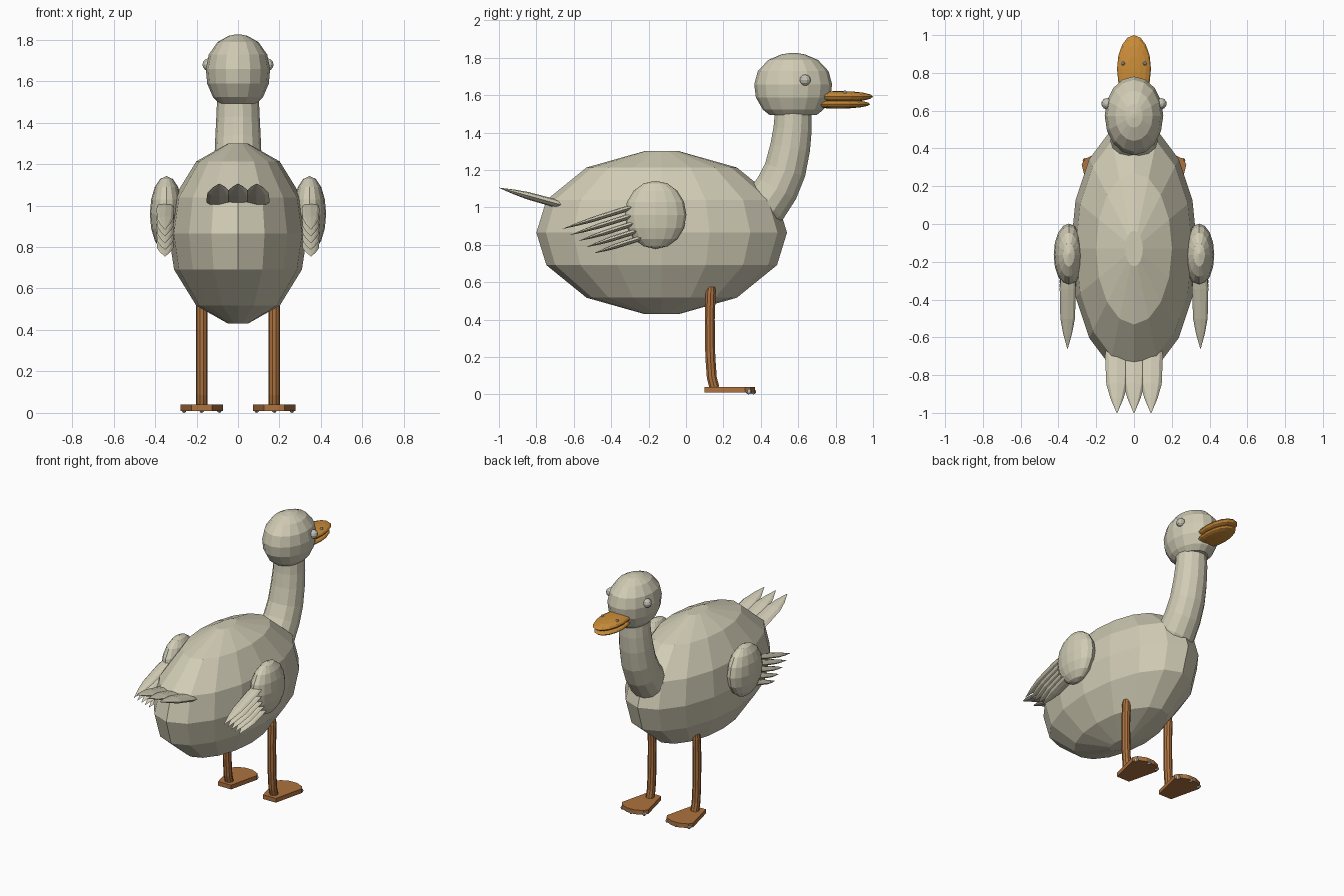
import bpy, bmesh, math
from mathutils import Vector, Matrix

if "Cube" in bpy.data.objects:
    bpy.data.objects.remove(bpy.data.objects["Cube"])


def material(name, rgb):
    m = bpy.data.materials.new(name)
    m.diffuse_color = (*rgb, 1)
    m.use_nodes = True
    m.node_tree.nodes["Principled BSDF"].inputs["Base Color"].default_value = m.diffuse_color
    return m


FEATHER = material("feather_beige", (0.63, 0.60, 0.46))
BEAK = material("beak_orange", (0.61, 0.27, 0.04))
LEG = material("leg_brown", (0.42, 0.17, 0.05))
PALE = material("pale_grey", (0.55, 0.56, 0.55))
EYE = material("eye_grey", (0.55, 0.54, 0.46))


def add_object(name, bm, mat):
    bmesh.ops.recalc_face_normals(bm, faces=bm.faces[:])
    me = bpy.data.meshes.new(name)
    bm.to_mesh(me)
    bm.free()
    me.materials.append(mat)
    ob = bpy.data.objects.new(name, me)
    bpy.context.collection.objects.link(ob)
    return ob


def loft(name, rings, mat):
    """Skin a list of closed rings of points and cap both ends."""
    bm = bmesh.new()
    loops = [[bm.verts.new(p) for p in ring] for ring in rings]
    n = len(loops[0])
    for a, b in zip(loops, loops[1:]):
        for i in range(n):
            j = (i + 1) % n
            bm.faces.new((a[i], a[j], b[j], b[i]))
    bm.faces.new(loops[0])
    bm.faces.new(loops[-1])
    return add_object(name, bm, mat)


def ellipsoid(name, centre, radii, mat, seg=16, rings=8):
    bm = bmesh.new()
    bmesh.ops.create_uvsphere(bm, u_segments=seg, v_segments=rings, radius=1,
                              matrix=Matrix.Translation(centre) @ Matrix.Diagonal((*radii, 1)))
    return add_object(name, bm, mat)


def tube(name, x, path, mat, sides):
    """Tube along (y, z, radius) points in a plane of constant x."""
    rings = []
    for k, (y, z, r) in enumerate(path):
        a, b = path[max(k - 1, 0)], path[min(k + 1, len(path) - 1)]
        t = Vector((0, b[0] - a[0], b[1] - a[1])).normalized()
        u = Vector((1, 0, 0))
        v = t.cross(u)
        rings.append([Vector((x, y, z)) + r * (math.cos(q) * u + math.sin(q) * v)
                      for q in (2 * math.pi * i / sides for i in range(sides))])
    return loft(name, rings, mat)


def feather(name, root, tip, width, thick, mat):
    """Flat leaf-shaped blade with a pointed end."""
    root, tip = Vector(root), Vector(tip)
    d = tip - root
    side = Vector((1, 0, 0))
    up = side.cross(d.normalized())
    rings = []
    for t, w in ((0, 0.8), (0.2, 1), (0.6, 0.9), (0.8, 0.55), (1, 0.03)):
        rings.append([root + d * t + side * width * w * math.cos(q) + up * thick * w * math.sin(q)
                      for q in (math.pi * i / 4 for i in range(8))])
    return loft(name, rings, mat)


# Plump body: coarse faceted ellipsoid with flattened top and bottom
profile = [(-1, 0.14), (-0.8, 0.6), (-0.4, 0.92), (0, 1), (0.4, 0.92), (0.8, 0.6), (1, 0.14)]
loft("body", [[(0.335 * r * math.sin(2 * math.pi * i / 16),
                -0.13 + 0.67 * r * math.cos(2 * math.pi * i / 16),
                0.865 + 0.435 * h) for i in range(16)] for h, r in profile], FEATHER)

# Curved neck
tube("neck", 0, [(0.36, 0.97, 0.125), (0.43, 1.02, 0.125), (0.485, 1.10, 0.12), (0.53, 1.20, 0.115),
                 (0.557, 1.32, 0.11), (0.57, 1.42, 0.105), (0.575, 1.53, 0.10)], FEATHER, 14)

# Head with a flat underside
head_profile = [(-0.155, 0.6), (-0.125, 0.78), (-0.06, 0.96), (0.01, 1), (0.08, 0.91),
                (0.14, 0.64), (0.17, 0.3), (0.178, 0.06)]
loft("head", [[(0.155 * r * math.sin(2 * math.pi * i / 16),
                0.573 + 0.208 * r * math.cos(2 * math.pi * i / 16),
                1.648 + h) for i in range(16)] for h, r in head_profile], FEATHER)

# Flat beak halves
ellipsoid("upper_beak", (0, 0.82, 1.592), (0.09, 0.18, 0.03), BEAK)
ellipsoid("lower_beak", (0, 0.815, 1.552), (0.085, 0.17, 0.024), BEAK)

# Tail fan
for i in (-1, 0, 1):
    feather("tail_feather", (i * 0.09, -0.62, 1.0), (i * 0.09, -1.0, 1.105), 0.063, 0.022, FEATHER)

for s, label in ((-1, "left"), (1, "right")):
    # Face details
    ellipsoid(label + "_eye", (s * 0.143, 0.637, 1.68), (0.03,) * 3, EYE, 10, 6)
    ellipsoid(label + "_nostril", (s * 0.058, 0.85, 1.614), (0.011,) * 3, PALE, 8, 5)

    # Wing and its row of feathers
    ellipsoid(label + "_wing", (s * 0.345, -0.163, 0.96), (0.08, 0.165, 0.182), FEATHER)
    for k in range(5):
        f = k / 4
        feather(label + "_wing_feather", (s * 0.35, -0.26 + 0.06 * f, 1.01 - 0.16 * f),
                (s * 0.352, -0.66 + 0.17 * f, 0.885 - 0.13 * f), 0.043, 0.015, FEATHER)

    # Leg
    tube(label + "_leg", s * 0.175, [(0.135, 0.575, 0.022), (0.132, 0.54, 0.028), (0.127, 0.4, 0.028),
                                     (0.13, 0.2, 0.028), (0.138, 0.09, 0.028), (0.152, 0.035, 0.028)], LEG, 10)

    # Webbed foot plate
    outline = [(-0.05, 0.10), (0.05, 0.10), (0.102, 0.315), (0.085, 0.345), (0.03, 0.37),
               (-0.03, 0.37), (-0.085, 0.345), (-0.102, 0.315)]
    loft(label + "_foot", [[(s * 0.175 + x, y, z) for x, y in outline] for z in (0.01, 0.04)], LEG)

    # Claws
    for cx, cy in ((-0.085, 0.335), (0, 0.36), (0.085, 0.335)):
        ellipsoid(label + "_claw", (s * 0.175 + cx, cy, 0.014), (0.012, 0.016, 0.014), PALE, 8, 5)
